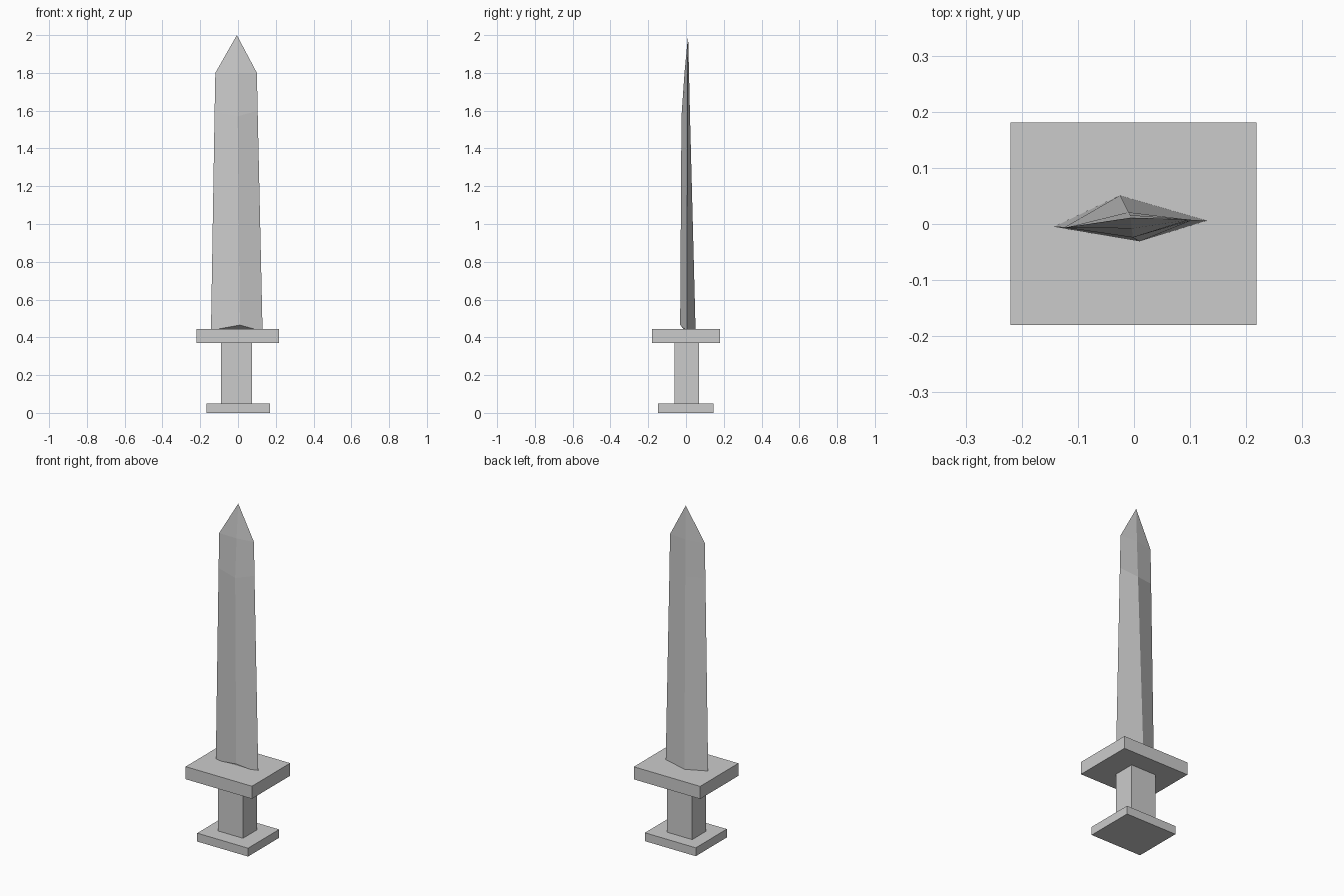
import bpy, bmesh

if "Cube" in bpy.data.objects:
    bpy.data.objects.remove(bpy.data.objects["Cube"])


def make_object(name, bm):
    bmesh.ops.recalc_face_normals(bm, faces=bm.faces)
    mesh = bpy.data.meshes.new(name)
    bm.to_mesh(mesh)
    bm.free()
    obj = bpy.data.objects.new(name, mesh)
    bpy.context.collection.objects.link(obj)
    return obj


def box(name, lo, hi):
    bm = bmesh.new()
    bmesh.ops.create_cube(bm, size=1)
    for v in bm.verts:
        v.co = [(a + b) / 2 + c * (b - a) for a, b, c in zip(lo, hi, v.co)]
    return make_object(name, bm)


def loft(name, rings, tip):
    """Skin matching rings, cap the first and close the last to a tip."""
    bm = bmesh.new()
    loops = [[bm.verts.new(p) for p in ring] for ring in rings]
    n = len(loops[0])
    for a, b in zip(loops, loops[1:]):
        for i in range(n):
            j = (i + 1) % n
            bm.faces.new((a[i], a[j], b[j], b[i]))
    end = bm.verts.new(tip)
    for i in range(n):
        bm.faces.new((loops[-1][i], loops[-1][(i + 1) % n], end))
    bm.faces.new(loops[0])
    return make_object(name, bm)


# Hilt: pommel plate, square grip and wide guard
box("pommel", (-0.166, -0.148, 0), (0.170, 0.145, 0.05))
box("grip", (-0.09, -0.06, 0.04), (0.075, 0.07, 0.38))
box("guard", (-0.22, -0.18, 0.37), (0.218, 0.181, 0.445))

# Blade: slightly uneven diamond section (left, front, right, back)
loft("blade", [
    [(-0.143, -0.005, 0.437), (0.01, -0.031, 0.465),
     (0.13, 0.006, 0.432), (-0.025, 0.051, 0.425)],
    [(-0.124, -0.006, 1.59), (-0.002, -0.024, 1.57),
     (0.104, 0.007, 1.60), (-0.01, 0.021, 1.58)],
    [(-0.12, -0.006, 1.80), (-0.004, -0.008, 1.80),
     (0.10, 0.008, 1.80), (-0.007, 0.016, 1.80)],
], (-0.006, 0.011, 2.0))
